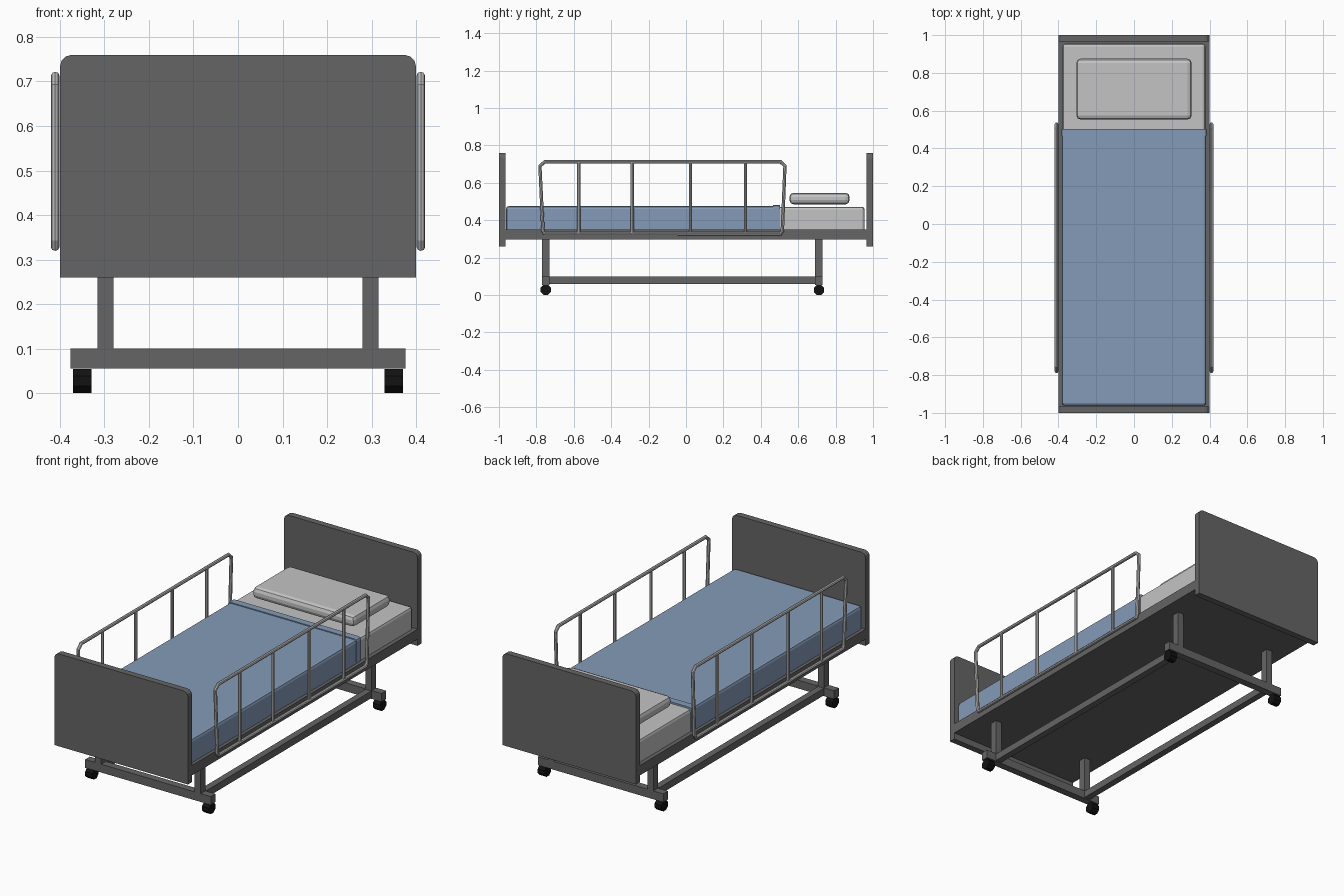
import bpy, bmesh, math
from mathutils import Vector

if "Cube" in bpy.data.objects:
    bpy.data.objects.remove(bpy.data.objects["Cube"])


def mat(name, r, g, b):
    m = bpy.data.materials.new(name)
    m.diffuse_color = (r, g, b, 1)
    m.use_nodes = True
    m.node_tree.nodes["Principled BSDF"].inputs["Base Color"].default_value = m.diffuse_color
    return m


GREY = mat("dark grey frame", 0.13, 0.13, 0.13)
WHITE = mat("off white linen", 0.55, 0.55, 0.55)
BLUE = mat("blue blanket", 0.235, 0.33, 0.48)
STEEL = mat("steel rail", 0.5, 0.5, 0.5)
BLACK = mat("black rubber", 0.006, 0.006, 0.006)


def finish(bm, name, m):
    bmesh.ops.recalc_face_normals(bm, faces=bm.faces[:])
    me = bpy.data.meshes.new(name)
    bm.to_mesh(me)
    bm.free()
    me.materials.append(m)
    ob = bpy.data.objects.new(name, me)
    bpy.context.collection.objects.link(ob)
    return ob


def box(name, m, x, y, z, bevel=0, segs=1, pick=None):
    """Box from (min, max) ranges; pick chooses which edges get bevelled."""
    bm = bmesh.new()
    bmesh.ops.create_cube(bm, size=1)
    for v in bm.verts:
        v.co = Vector([r[0] if c < 0 else r[1] for c, r in zip(v.co, (x, y, z))])
    if bevel:
        edges = [e for e in bm.edges if pick is None or pick(e)]
        bmesh.ops.bevel(bm, geom=edges, offset=bevel, segments=segs,
                        profile=0.5, affect='EDGES')
    return finish(bm, name, m)


def tube(name, m, pts, r, cyclic=False):
    """Eight-sided tube along a path."""
    cu = bpy.data.curves.new(name, 'CURVE')
    cu.dimensions = '3D'
    cu.bevel_depth = r
    cu.bevel_resolution = 2
    cu.use_fill_caps = not cyclic
    sp = cu.splines.new('POLY')
    sp.points.add(len(pts) - 1)
    for p, co in zip(sp.points, pts):
        p.co = (*co, 1)
    sp.use_cyclic_u = cyclic
    tmp = bpy.data.objects.new(name + "_path", cu)
    bpy.context.collection.objects.link(tmp)
    me = bpy.data.meshes.new_from_object(
        tmp.evaluated_get(bpy.context.evaluated_depsgraph_get()))
    bpy.data.objects.remove(tmp)
    me.materials.clear()
    me.materials.append(m)
    me.polygons.foreach_set("use_smooth", [False] * len(me.polygons))
    ob = bpy.data.objects.new(name, me)
    bpy.context.collection.objects.link(ob)
    return ob


def mid(e):
    return (e.verts[0].co + e.verts[1].co) / 2


# End boards with rounded top corners
def top_corner(e):
    c = mid(e)
    return c.z > 0.75 and abs(c.x) > 0.39

for name, y in (("footboard", (-1, -0.965)), ("headboard", (0.965, 1))):
    box(name, GREY, (-0.4, 0.4), y, (0.26, 0.76), 0.027, 3, top_corner)

# Deck, mattress, blanket with its folded edge
box("deck", GREY, (-0.4, 0.4), (-0.966, 0.966), (0.296, 0.35))
box("mattress", WHITE, (-0.378, 0.378), (-0.955, 0.955), (0.35, 0.472),
    0.015, 2, lambda e: mid(e).z > 0.37)
box("blanket", BLUE, (-0.382, 0.382), (-0.962, 0.502), (0.349, 0.476),
    0.015, 2, lambda e: mid(e).z > 0.37 and mid(e).y < 0.49)
box("blanket_fold", BLUE, (-0.385, 0.385), (0.465, 0.503), (0.36, 0.481),
    0.012, 2, lambda e: mid(e).z > 0.47 and abs(mid(e).x) > 0.3)

# Pillow
box("pillow", WHITE, (-0.305, 0.305), (0.553, 0.875), (0.485, 0.547), 0.022, 2)

# Side rails
for s, side in ((-1, "left"), (1, "right")):
    x = s * 0.4105
    loop = [(-0.757, 0.328), (-0.765, 0.345), (-0.781, 0.69), (-0.755, 0.713),
            (0.505, 0.713), (0.529, 0.69), (0.515, 0.345), (0.505, 0.328)]
    tube(side + "_rail_loop", STEEL, [(x, y, z) for y, z in loop], 0.0095, True)
    for i, y in enumerate((-0.573, -0.287, 0.024, 0.318)):
        tube(f"{side}_rail_bar_{i + 1}", STEEL,
             [(x, y, 0.325), (x, y, 0.713)], 0.0085)

# Undercarriage: legs, long bars, cross bars, castors
for s, side in ((-1, "left"), (1, "right")):
    def xr(a, b):
        return tuple(sorted((s * a, s * b)))
    box(side + "_base_bar", GREY, xr(0.28, 0.316), (-0.73, 0.69), (0.06, 0.098))
    for y, end in ((-0.75, "front"), (0.711, "back")):
        box(f"{end}_{side}_leg", GREY, xr(0.28, 0.316), (y - 0.02, y + 0.02), (0.098, 0.298))
        bm = bmesh.new()
        bmesh.ops.create_cone(bm, cap_ends=True, segments=8, radius1=0.0295,
                              radius2=0.0295, depth=0.042)
        for v in bm.verts:
            a = v.co.copy()
            c, d = math.cos(math.pi / 8), math.sin(math.pi / 8)
            v.co = (s * 0.35 + a.z, y + a.x * c - a.y * d, 0.0275 + a.x * d + a.y * c)
        finish(bm, f"{end}_{side}_castor", BLACK)
for y, end in ((-0.75, "front"), (0.711, "back")):
    box(end + "_cross_bar", GREY, (-0.376, 0.376), (y - 0.02, y + 0.02), (0.055, 0.1))
